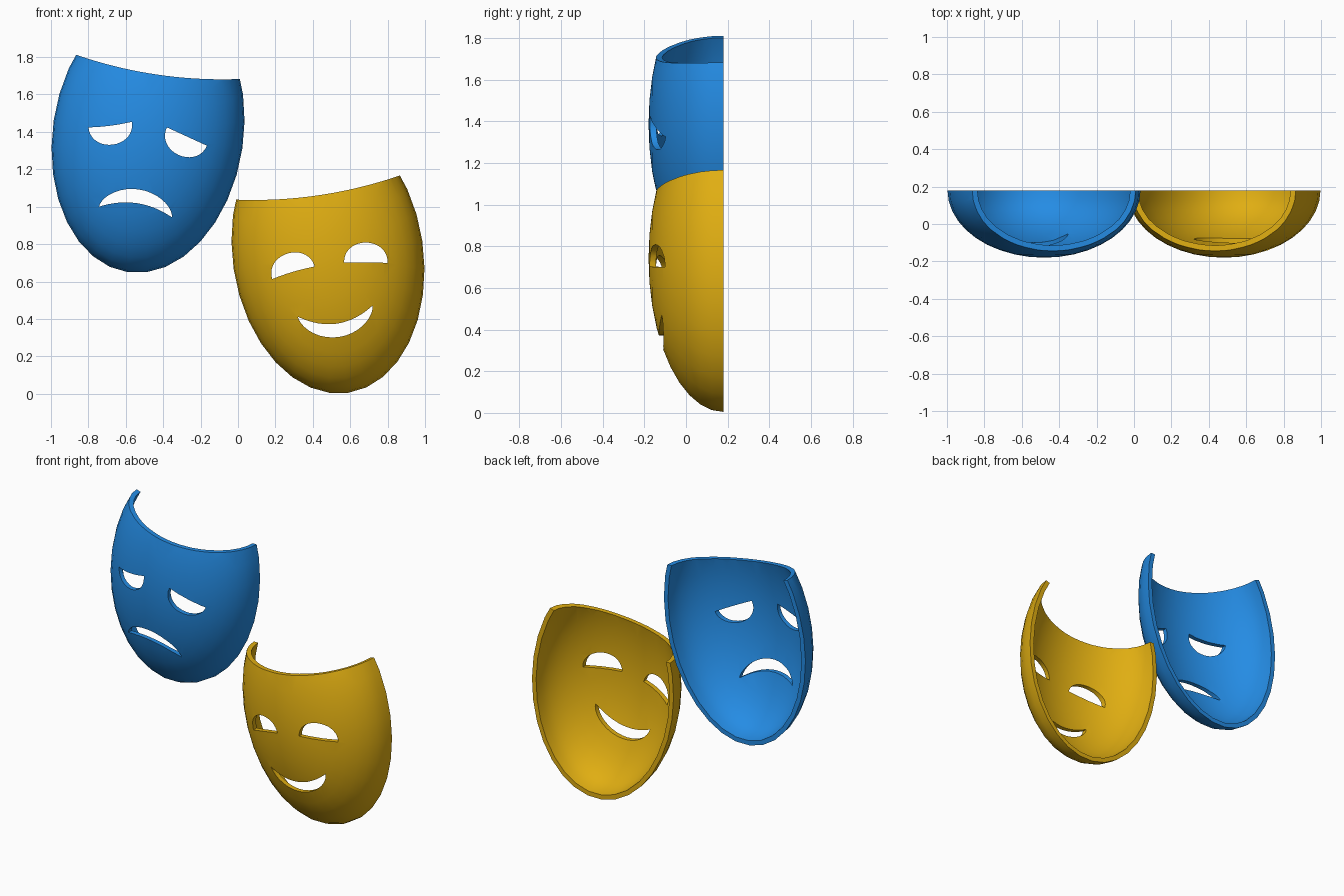
import bpy, bmesh, math

if "Cube" in bpy.data.objects:
    bpy.data.objects.remove(bpy.data.objects["Cube"])

TILT = math.radians(8.4)
A, B, D, T = 0.51, 0.745, 0.36, 0.03     # half width, half height, depth, wall
BACK = 0.18                              # y of the open back plane


def material(name, rgb):
    m = bpy.data.materials.new(name)
    m.diffuse_color = (*rgb, 1)
    m.use_nodes = True
    m.node_tree.nodes["Principled BSDF"].inputs["Base Color"].default_value = m.diffuse_color
    return m


def prism(bm, pts):
    """Closed x-z outline extruded through the mask along y."""
    front = [bm.verts.new((x, -0.5, z)) for x, z in pts]
    back = [bm.verts.new((x, 0.5, z)) for x, z in pts]
    bm.faces.new(front)
    bm.faces.new(back[::-1])
    n = len(pts)
    for i in range(n):
        j = (i + 1) % n
        bm.faces.new((front[j], front[i], back[i], back[j]))


def crescent(a, b, outer, inner, power):
    """Outline between two tips with an outer bulge and an inner bulge."""
    mx, mz = (a[0] + b[0]) / 2, (a[1] + b[1]) / 2
    hx, hz = (b[0] - a[0]) / 2, (b[1] - a[1]) / 2
    length = math.hypot(hx, hz)
    nx, nz = -hz / length, hx / length
    n = 18
    pts = []

    def add(t, h):
        c = -math.cos(t)
        pts.append((mx + c * hx + h * nx, mz + c * hz + h * nz))

    for i in range(n + 1):
        t = math.pi * i / n
        add(t, outer * math.sin(t) ** power)
    for i in range(n - 1, 0, -1):
        t = math.pi * i / n
        add(t, inner * math.sin(t) ** 2)
    return pts


def build_mask(name, mat, cx, cz, tilt, holes):
    co, si = math.cos(tilt), math.sin(tilt)

    def place(u, v):
        return cx + u * co - v * si, cz + u * si + v * co

    # Hollow half ellipsoid: outer and inner skin joined by a flat rim
    bm = bmesh.new()
    segs, rings = 32, 10
    skins = []
    for k, (a, b, d) in enumerate(((A, B, D), (A - T, B - T, D - T))):
        loops = []
        for r in range(rings):
            p = math.pi / 2 * r / rings
            row = []
            for s in range(segs):
                q = 2 * math.pi * s / segs
                x, z = place(a * math.cos(p) * math.cos(q), b * math.cos(p) * math.sin(q))
                row.append(bm.verts.new((x, BACK - d * math.sin(p), z)))
            loops.append(row)
        pole = bm.verts.new((cx, BACK - d, cz))
        for s in range(segs):
            e = (s + 1) % segs
            for lo, hi in zip(loops, loops[1:]):
                bm.faces.new((lo[s], lo[e], hi[e], hi[s]))
            bm.faces.new((loops[-1][s], loops[-1][e], pole))
        skins.append(loops[0])
    for s in range(segs):
        e = (s + 1) % segs
        bm.faces.new((skins[0][s], skins[0][e], skins[1][e], skins[1][s]))
    bmesh.ops.recalc_face_normals(bm, faces=bm.faces)
    me = bpy.data.meshes.new(name)
    bm.to_mesh(me)
    bm.free()
    me.materials.append(mat)
    ob = bpy.data.objects.new(name, me)
    bpy.context.collection.objects.link(ob)

    # Cutter: concave brow line plus eyes and mouth
    bm = bmesh.new()
    brow = []
    for i in range(33):
        u = -0.7 + 1.4 * i / 32
        brow.append(place(u, 0.365 + 0.042 * ((u / 0.447) ** 2 - 1)))
    prism(bm, brow + [place(0.7, 1.0), place(-0.7, 1.0)])
    for h in holes:
        prism(bm, crescent(*h))
    bmesh.ops.recalc_face_normals(bm, faces=bm.faces)
    cme = bpy.data.meshes.new(name + "_cutter")
    bm.to_mesh(cme)
    bm.free()
    cme.materials.append(mat)
    cutter = bpy.data.objects.new(name + "_cutter", cme)
    cutter.hide_render = True
    bpy.context.collection.objects.link(cutter)

    mod = ob.modifiers.new("openings", 'BOOLEAN')
    mod.operation = 'DIFFERENCE'
    mod.solver = 'EXACT'
    mod.object = cutter
    bpy.ops.object.select_all(action='DESELECT')
    bpy.context.view_layer.objects.active = ob
    ob.select_set(True)
    bpy.ops.object.modifier_apply(modifier=mod.name)
    bpy.data.objects.remove(cutter)
    bpy.ops.object.shade_smooth_by_angle(angle=math.radians(30))


blue = material("blue", (0.018, 0.262, 0.775))
yellow = material("golden yellow", (0.745, 0.423, 0.006))

# Each opening: tip, tip, outer bulge, inner bulge, roundness
build_mask("happy_mask", yellow, 0.481, 0.742, TILT, [
    ((0.183, 0.613), (0.41, 0.68), 0.108, 0.006, 0.9),
    ((0.567, 0.703), (0.80, 0.70), 0.107, 0.0, 0.9),
    ((0.32, 0.412), (0.72, 0.472), -0.14, -0.068, 1.2),
])
build_mask("sad_mask", blue, -0.481, 1.387, -TILT, [
    ((-0.80, 1.424), (-0.567, 1.454), -0.108, -0.006, 0.9),
    ((-0.38, 1.424), (-0.166, 1.326), -0.108, 0.0, 0.9),
    ((-0.743, 1.0), (-0.353, 0.943), 0.122, 0.048, 1.2),
])
